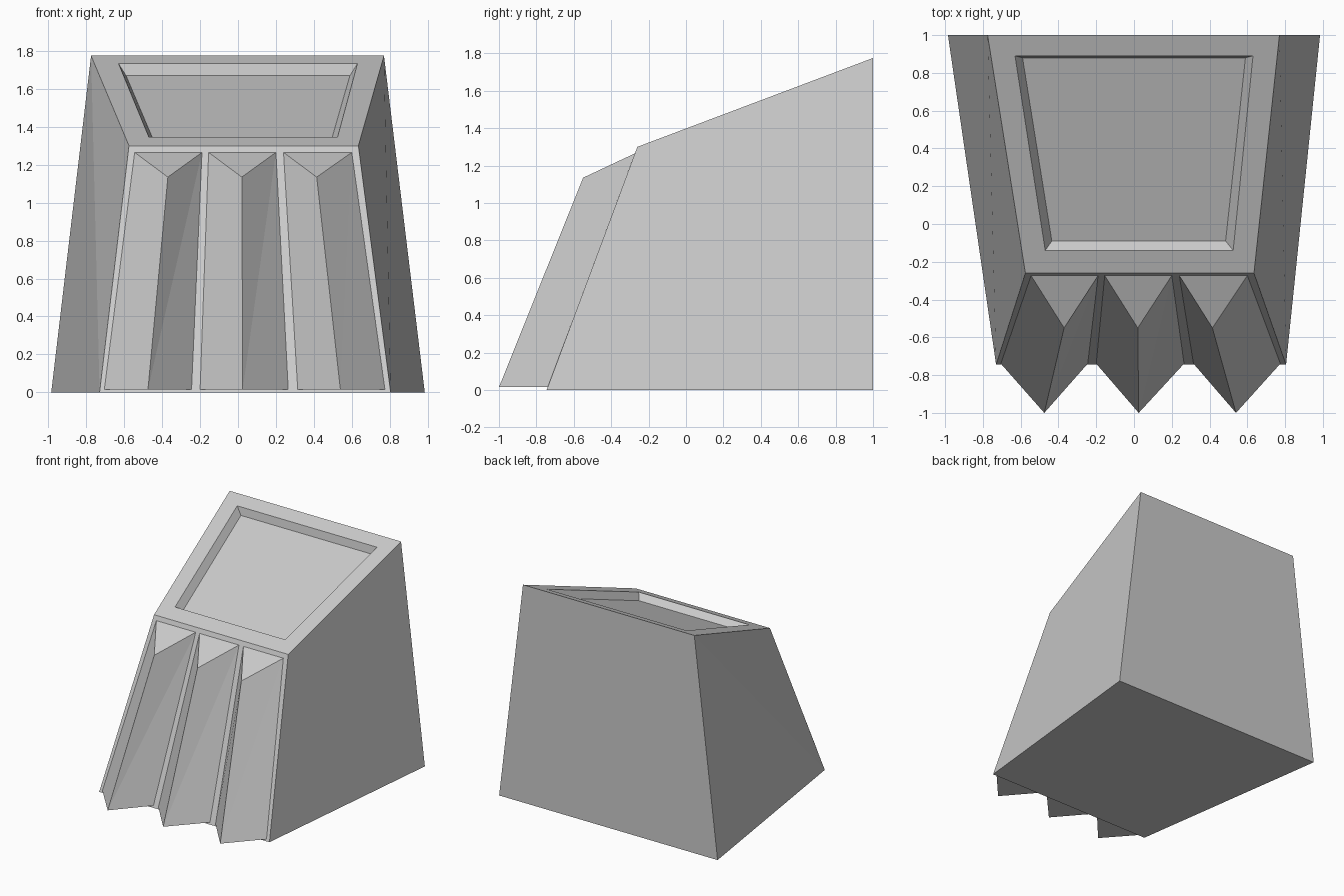
import bpy

old = bpy.data.objects.get("Cube")
if old:
    bpy.data.objects.remove(old, do_unlink=True)

grey = bpy.data.materials.new("plain grey")
grey.use_nodes = True
colour = (0.6, 0.6, 0.6, 1)
grey.diffuse_color = colour
grey.node_tree.nodes["Principled BSDF"].inputs["Base Color"].default_value = colour


def add_mesh(name, points, faces):
    mesh = bpy.data.meshes.new(name)
    mesh.from_pydata(points, [], faces)
    mesh.materials.append(grey)
    mesh.update()
    obj = bpy.data.objects.new(name, mesh)
    bpy.context.collection.objects.link(obj)


def roof(y, drop=0.0):
    """Height of the sloping top at depth y."""
    return 1.3 + (y + 0.26) * 0.377 - drop


def face_y(z):
    """Depth of the leaning front at height z."""
    return -0.745 + z * 0.373


def ring(front, back, height):
    """Four corners, counter-clockwise; front and back are (left x, right x, y)."""
    return [(front[0], front[2], height(front[2])), (front[1], front[2], height(front[2])),
            (back[1], back[2], height(back[2])), (back[0], back[2], height(back[2]))]


def band(a, b):
    """Quads joining ring a to ring b."""
    return [(a + i, a + (i + 1) % 4, b + (i + 1) % 4, b + i) for i in range(4)]


# Tapered body with a sunken panel in its sloping top
base = ring((-0.73, 0.805, -0.745), (-0.985, 0.985, 1), lambda y: 0)
rim = ring((-0.575, 0.635, -0.26), (-0.775, 0.77, 1), roof)
lip = ring((-0.47, 0.525, -0.14), (-0.63, 0.63, 0.89), roof)
panel = ring((-0.435, 0.485, -0.09), (-0.59, 0.59, 0.88), lambda y: roof(y, 0.06))
sides = band(0, 4)[:3] + [(3, 0, 7), (0, 4, 7)]   # one side is folded on its diagonal
add_mesh("body", base + rim + lip + panel,
         [(3, 2, 1, 0)] + sides + band(4, 8) + band(8, 12) + [(12, 13, 14, 15)])

# Three wedge ribs: (left, ridge, right) x at the foot and at the top
ribs = {
    "right_rib": ((-0.705, -0.475, -0.245), (-0.545, -0.37, -0.19)),
    "middle_rib": ((-0.2, 0.025, 0.265), (-0.155, 0.02, 0.2)),
    "left_rib": ((0.315, 0.54, 0.775), (0.24, 0.415, 0.6)),
}
low, high, peak = 0.015, 1.265, 1.135
for name, (foot, top) in ribs.items():
    points = [(foot[0], face_y(low), low), (foot[1], -1, low), (foot[2], face_y(low), low),
              (top[0], face_y(high), high), (top[1], -0.55, peak), (top[2], face_y(high), high)]
    add_mesh(name, points, [(2, 1, 0), (3, 4, 5), (0, 1, 4, 3),
                            (1, 2, 5), (1, 5, 4), (0, 3, 5, 2)])
